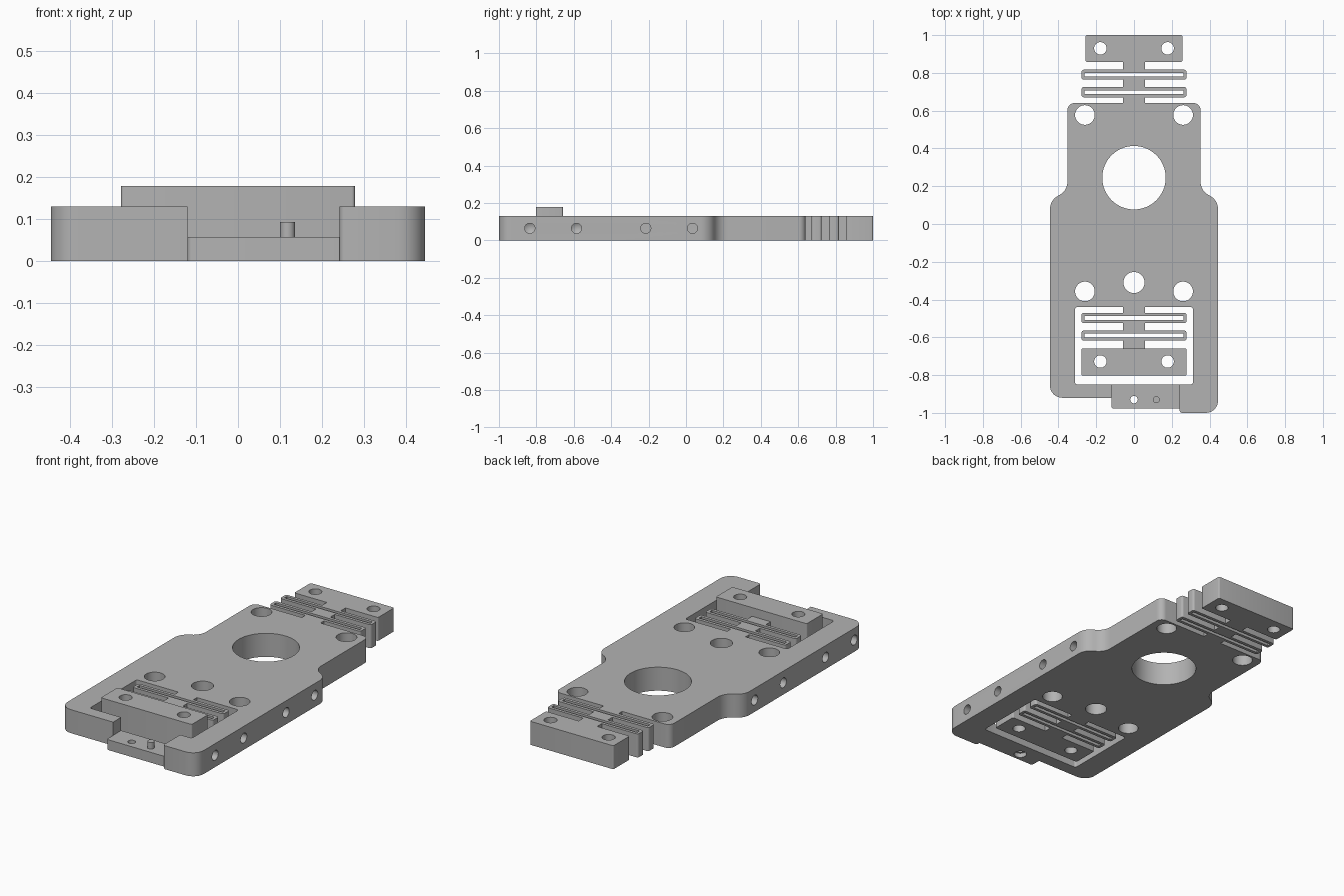
import bpy, bmesh, math
from mathutils import Vector, Matrix

if "Cube" in bpy.data.objects:
    bpy.data.objects.remove(bpy.data.objects["Cube"])

T = 0.13  # plate thickness
grey = bpy.data.materials.new("light grey metal")
grey.diffuse_color = (0.45, 0.45, 0.45, 1)
grey.use_nodes = True
grey.node_tree.nodes["Principled BSDF"].inputs["Base Color"].default_value = grey.diffuse_color


def rounded(pts):
    """Turn (x, y, radius) corners into an outline with arc fillets."""
    out = []
    for i, (x, y, r) in enumerate(pts):
        p = Vector((x, y))
        if r == 0:
            out.append(p)
            continue
        a = (Vector(pts[i - 1][:2]) - p).normalized()
        b = (Vector(pts[(i + 1) % len(pts)][:2]) - p).normalized()
        half = a.angle(b) / 2
        centre = p + (a + b).normalized() * (r / math.sin(half))
        start = p + a * (r / math.tan(half)) - centre
        sweep = math.pi - 2 * half
        if a.x * b.y - a.y * b.x > 0:
            sweep = -sweep
        n = 8 if r > 0.03 else 4
        for k in range(n + 1):
            out.append(centre + Matrix.Rotation(sweep * k / n, 2) @ start)
    return out


def circle(x, y, r, n=40):
    return [Vector((x + r * math.cos(2 * math.pi * k / n),
                    y + r * math.sin(2 * math.pi * k / n))) for k in range(n)]


def box(x0, x1, y0, y1, r=0.0):
    return rounded([(x0, y0, r), (x1, y0, r), (x1, y1, r), (x0, y1, r)])


def plate(name, loops, height):
    """Extrude an outline (first loop) with holes (other loops) from z = 0."""
    cu = bpy.data.curves.new(name, 'CURVE')
    cu.dimensions, cu.fill_mode, cu.extrude = '2D', 'BOTH', height / 2
    for loop in loops:
        sp = cu.splines.new('POLY')
        sp.points.add(len(loop) - 1)
        for pt, v in zip(sp.points, loop):
            pt.co = (v.x, v.y, 0, 1)
        sp.use_cyclic_u = True
    tmp = bpy.data.objects.new(name + "_curve", cu)
    bpy.context.collection.objects.link(tmp)
    bpy.context.view_layer.update()
    dg = bpy.context.evaluated_depsgraph_get()
    me = bpy.data.meshes.new_from_object(tmp.evaluated_get(dg))
    bpy.data.objects.remove(tmp)
    bm = bmesh.new()
    bm.from_mesh(me)
    bmesh.ops.remove_doubles(bm, verts=bm.verts, dist=1e-5)
    bmesh.ops.translate(bm, verts=bm.verts, vec=(0, 0, height / 2))
    bmesh.ops.recalc_face_normals(bm, faces=bm.faces)
    bm.to_mesh(me)
    bm.free()
    ob = bpy.data.objects.new(name, me)
    bpy.context.collection.objects.link(ob)
    me.materials.clear()
    me.materials.append(grey)
    return ob


def drill(bm, matrix, r, depth, tip):
    """Cylinder along local +z from -0.05 to depth, ending in a cone."""
    n = 32
    rings = [[bm.verts.new(matrix @ Vector((v.x, v.y, z))) for v in circle(0, 0, r, n)]
             for z in (-0.05, depth)]
    apex = bm.verts.new(matrix @ Vector((0, 0, depth + tip)))
    bm.faces.new(rings[0][::-1])
    for i in range(n):
        j = (i + 1) % n
        bm.faces.new((rings[0][i], rings[0][j], rings[1][j], rings[1][i]))
        bm.faces.new((rings[1][i], rings[1][j], apex))


def cut(ob, bm):
    bmesh.ops.recalc_face_normals(bm, faces=bm.faces)
    me = bpy.data.meshes.new("drill_cutter")
    bm.to_mesh(me)
    bm.free()
    me.materials.append(grey)
    cutter = bpy.data.objects.new("drill_cutter", me)
    bpy.context.collection.objects.link(cutter)
    mod = ob.modifiers.new("drilled", 'BOOLEAN')
    mod.operation, mod.solver, mod.object = 'DIFFERENCE', 'EXACT', cutter
    bpy.context.view_layer.objects.active = ob
    bpy.ops.object.modifier_apply(modifier=mod.name)
    bpy.data.objects.remove(cutter)


# Main body: outer contour running into the front notch and the window
outer = rounded([
    (-0.12, -0.92, 0), (-0.445, -0.92, 0.065), (-0.445, 0.125, 0.08), (-0.352, 0.178, 0.08),
    (-0.352, 0.64, 0.035), (0.352, 0.64, 0.035), (0.352, 0.178, 0.08), (0.445, 0.125, 0.08),
    (0.445, -1.0, 0.065), (0.241, -1.0, 0.015), (0.241, -0.85, 0), (0.312, -0.85, 0.012),
    (0.312, -0.44, 0.012), (-0.312, -0.44, 0.012), (-0.312, -0.85, 0.012), (-0.12, -0.85, 0)])
holes = [circle(0, 0.245, 0.168, 64), circle(0, -0.31, 0.056)]
for s in (-1, 1):
    holes += [circle(s * 0.26, 0.577, 0.052), circle(s * 0.26, -0.357, 0.052)]
body = plate("main_body", [outer] + holes, T)

# Blind holes along both long sides
bm = bmesh.new()
for s in (-1, 1):
    for y, tip in ((-0.835, 0.016), (-0.585, 0.016), (-0.215, 0), (0.035, 0)):
        m = Matrix.Translation((s * 0.445, y, 0.065)) @ Matrix.Rotation(-s * math.pi / 2, 4, 'Y')
        drill(bm, m, 0.027, 0.08, max(tip, 0.0005))
cut(body, bm)


# Folded spring: a narrow stem crossed by two slotted loops
def spring(name, base, d):
    stem, w = 0.057, 0.278
    side = [(stem, 0, 0)]
    for a, b in ((0.031, 0.085), (0.124, 0.177)):
        side += [(stem, a, 0), (w, a, 0.012), (w, b, 0.012), (stem, b, 0)]
    side.append((stem, 0.218, 0))
    pts = side + [(-x, o, r) for x, o, r in reversed(side)]
    slots = [box(-0.262, 0.262, base + d * o - 0.01, base + d * o + 0.01) for o in (0.058, 0.1505)]
    plate(name, [rounded([(x, base + d * o, r) for x, o, r in pts])] + slots, T)


spring("rear_spring", 0.64, 1)
spring("inner_spring", -0.44, -1)

# Mounting blocks on the spring ends
for name, w, y0, y1, yc, h in (("rear_block", 0.256, 0.858, 1.0, 0.93, T),
                               ("inner_block", 0.278, -0.802, -0.658, -0.728, 0.178)):
    plate(name, [box(-w, w, y0, y1, 0.008)] +
          [circle(s * 0.178, yc, 0.033) for s in (-1, 1)], h)

# Low front tab with a stepped hole and a locating peg
tab = plate("front_tab", [rounded([(-0.12, -0.85, 0), (-0.12, -0.977, 0.012),
                                   (0.241, -0.977, 0), (0.241, -0.85, 0)]),
                          circle(0, -0.93, 0.02)], 0.057)
bm = bmesh.new()
drill(bm, Matrix.Translation((0, -0.93, 0)), 0.033, 0.025, 0.0005)
cut(tab, bm)
peg = plate("locating_peg", [circle(0.118, -0.93, 0.018, 32)], 0.093 - 0.057)
peg.location.z = 0.057

# Smooth the round walls, keep edges crisp
bpy.ops.object.select_all(action='DESELECT')
for ob in bpy.context.collection.objects:
    ob.select_set(True)
bpy.context.view_layer.objects.active = body
bpy.ops.object.shade_smooth_by_angle(angle=math.radians(30))
